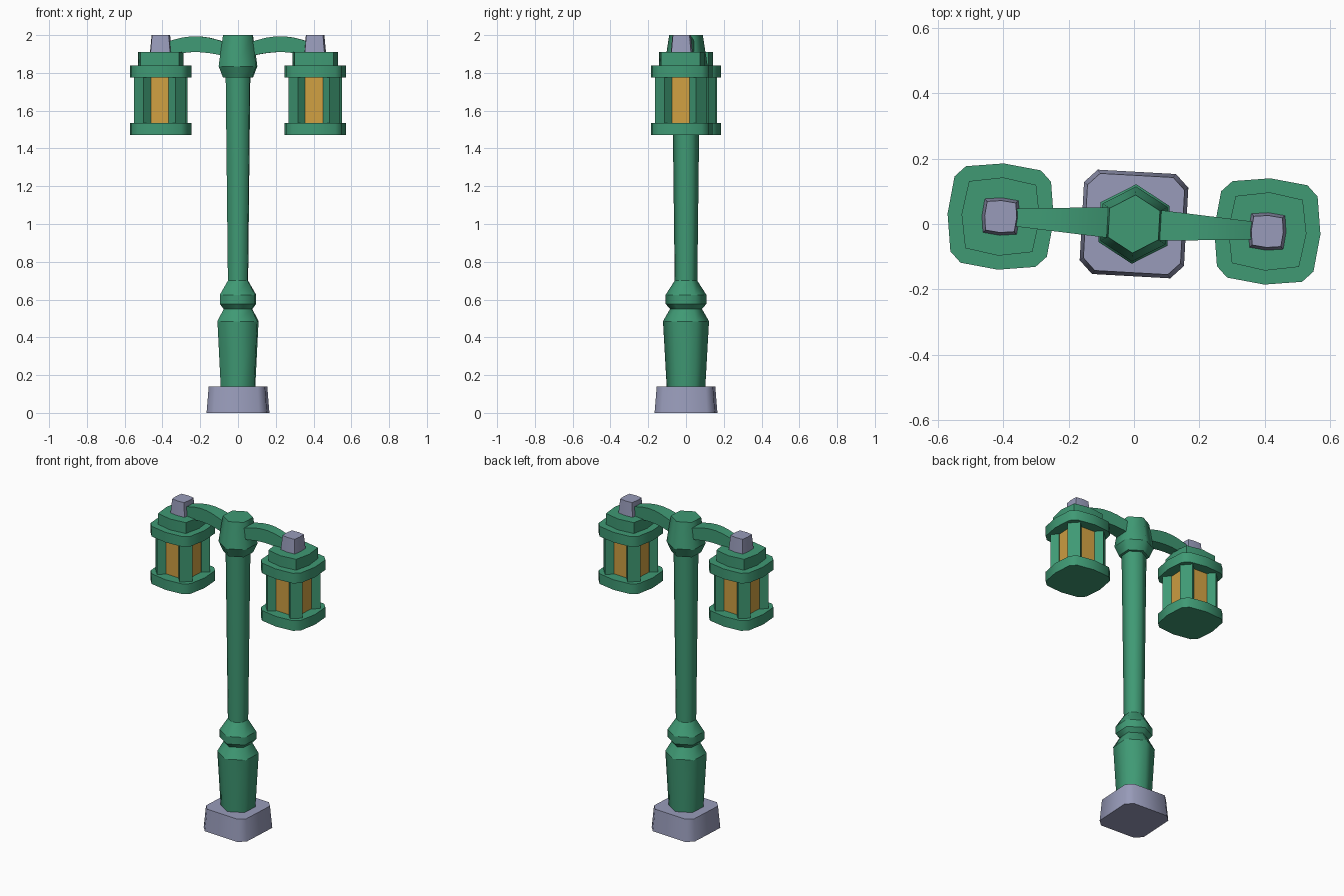
import bpy, bmesh, math
from mathutils import Matrix

if "Cube" in bpy.data.objects:
    bpy.data.objects.remove(bpy.data.objects["Cube"])

TURN = math.radians(-3.2)      # whole model is turned slightly about z
LAMP_X = 0.409


def material(name, rgb):
    m = bpy.data.materials.new(name)
    m.diffuse_color = (*rgb, 1)
    m.use_nodes = True
    m.node_tree.nodes["Principled BSDF"].inputs["Base Color"].default_value = m.diffuse_color
    return m


GREEN = material("green_paint", (0.05, 0.32, 0.175))
STONE = material("grey_stone", (0.315, 0.33, 0.49))
AMBER = material("amber_glass", (0.63, 0.35, 0.055))


def loft(name, rings, mat, spin=0.0, ring_edges_sharp=False):
    """Skin a list of closed rings of 3D points, cap both ends."""
    bm = bmesh.new()
    loops = [[bm.verts.new(p) for p in ring] for ring in rings]
    n = len(loops[0])
    for a, b in zip(loops, loops[1:]):
        for i in range(n):
            j = (i + 1) % n
            bm.faces.new((a[i], a[j], b[j], b[i]))
    bm.faces.new(loops[0][::-1])
    bm.faces.new(loops[-1])
    bmesh.ops.recalc_face_normals(bm, faces=bm.faces)
    for f in bm.faces:
        f.smooth = True
    for e in bm.edges:
        level = abs(e.verts[0].co.z - e.verts[1].co.z) < 1e-5
        if e.calc_face_angle(0) > math.radians(62) or (level and ring_edges_sharp):
            e.smooth = False
    bm.transform(Matrix.Rotation(TURN + spin, 4, 'Z'))
    me = bpy.data.meshes.new(name)
    bm.to_mesh(me)
    bm.free()
    me.materials.append(mat)
    ob = bpy.data.objects.new(name, me)
    bpy.context.collection.objects.link(ob)
    return ob


def four_way(quarter, z, cx=0.0):
    """Repeat a quarter outline around z by 90 degree turns."""
    pts = []
    for k in range(4):
        c, s = (1, 0, -1, 0)[k], (0, 1, 0, -1)[k]
        pts += [(cx + x * c - y * s, x * s + y * c, z) for x, y in quarter]
    return pts


def hexagon(r, z):
    return [(r * math.cos(a), r * math.sin(a), z)
            for a in (math.radians(90 + 60 * i) for i in range(6))]


# stone foot with cut corners
loft("base_block", [four_way([(a, b), (b, a)], z)
                    for a, b, z in ((0.16, 0.12, 0), (0.149, 0.112, 0.14))], STONE)

# hexagonal post: pedestal, collar, shaft and head
profile = [(0.102, 0.13), (0.122, 0.485), (0.085, 0.55), (0.108, 0.577),
           (0.108, 0.625), (0.06, 0.70), (0.073, 1.775), (0.089, 1.776),
           (0.115, 1.835), (0.089, 2.0)]
loft("post", [hexagon(r, z) for r, z in profile], GREEN, ring_edges_sharp=True)

PLATE = [(0.163, 0), (0.148, 0.115), (0.115, 0.148)]   # bulged square, cut corners
ROOF = [(0.12, 0), (0.103, 0.103)]

for side, spin in (("right", 0.0), ("left", math.pi)):
    def part(name, sections, mat):
        loft(f"{side}_{name}", [four_way(q, z, LAMP_X) for q, z in sections], mat, spin)

    # lantern, from bottom plate to cap
    part("lantern_floor", [(PLATE, 1.47), (PLATE, 1.535)], GREEN)
    part("lantern_glass", [([(0.097, 0.097)], 1.53), ([(0.097, 0.097)], 1.78)], AMBER)
    part("lantern_eave", [(PLATE, 1.775), (PLATE, 1.84)], GREEN)
    part("lantern_roof", [(ROOF, 1.835), (ROOF, 1.91)], GREEN)
    part("lantern_cap", [([(0.058, 0), (0.052, 0.052)], 1.905),
                         ([(0.049, 0), (0.044, 0.044)], 2.0)], STONE)

    # diagonal corner posts
    for sx in (-1, 1):
        for sy in (-1, 1):
            outline = [(0.084, 0.137), (0.137, 0.084), (0.10, 0.047), (0.047, 0.10)]
            loft(f"{side}_lantern_corner",
                 [[(LAMP_X + sx * x, sy * y, z) for x, y in outline]
                  for z in (1.53, 1.78)], GREEN, spin)

    # arched, tapering arm
    rings = []
    for i in range(8):
        t = i / 7
        x, w = 0.06 + 0.33 * t, 0.048 - 0.022 * t
        bump = math.sin(math.pi * t)
        top, low = 1.96 + 0.034 * bump, 1.888 + 0.022 * bump
        rings.append([(x, -w, low), (x, w, low), (x, w, top), (x, -w, top)])
    loft(f"{side}_arm", rings, GREEN, spin)
